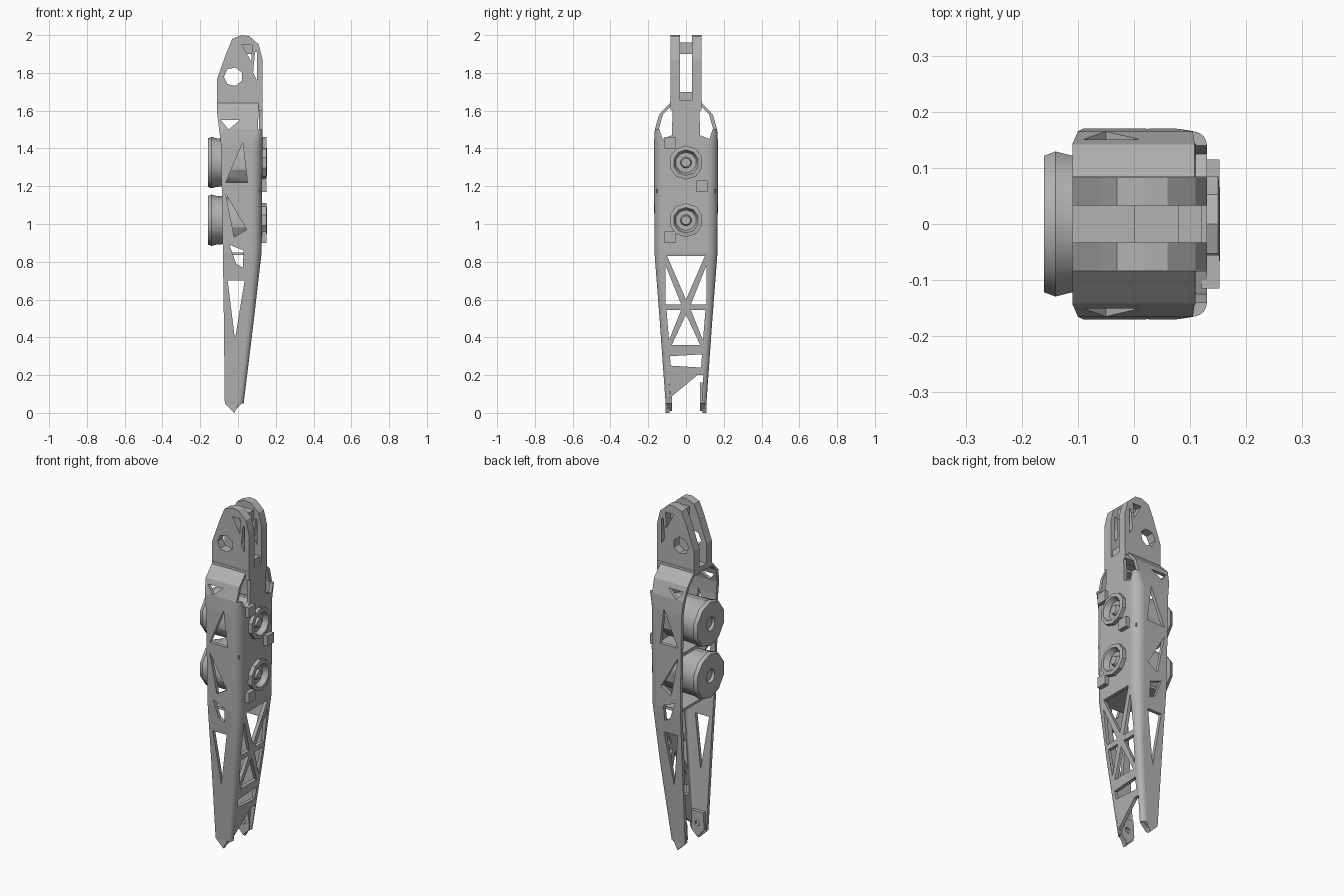
import bpy, bmesh, math
from mathutils import Vector

cube = bpy.data.objects.get("Cube")
if cube:
    bpy.data.objects.remove(cube)

grey = bpy.data.materials.new("plain grey")
grey.use_nodes = True
grey.diffuse_color = (0.45, 0.45, 0.45, 1)
grey.node_tree.nodes["Principled BSDF"].inputs["Base Color"].default_value = grey.diffuse_color

WALL = 0.02
# frame section by height: z, open edge x, web x, half depth y, corner radius
LEVELS = [(0.05, -0.07, 0.03, 0.108, 0.025), (0.5, -0.075, 0.085, 0.14, 0.03),
          (0.85, -0.08, 0.125, 0.167, 0.05), (1.42, -0.09, 0.13, 0.17, 0.055),
          (1.5, -0.1, 0.13, 0.165, 0.025), (1.58, -0.11, 0.13, 0.142, 0.022),
          (1.64, -0.11, 0.13, 0.085, 0.022)]
HEIGHTS = [l[0] for l in LEVELS]


def section(z):
    z = min(max(z, HEIGHTS[0]), HEIGHTS[-1])
    for a, b in zip(LEVELS, LEVELS[1:]):
        if z <= b[0]:
            k = (z - a[0]) / (b[0] - a[0])
            return [p + (q - p) * k for p, q in zip(a[1:], b[1:])]


def add_mesh(name, verts, faces, smooth=False):
    bm = bmesh.new()
    vs = [bm.verts.new(v) for v in verts]
    for f in faces:
        bm.faces.new([vs[i] for i in f])
    bmesh.ops.recalc_face_normals(bm, faces=bm.faces)
    mesh = bpy.data.meshes.new(name)
    bm.to_mesh(mesh)
    bm.free()
    mesh.materials.append(grey)
    ob = bpy.data.objects.new(name, mesh)
    bpy.context.collection.objects.link(ob)
    if smooth:
        bpy.ops.object.select_all(action='DESELECT')
        ob.select_set(True)
        bpy.context.view_layer.objects.active = ob
        bpy.ops.object.shade_smooth_by_angle(angle=math.radians(35))
    return ob


def plate(name, outline, holes, place):
    """Fill an outline with holes, crease it at the frame heights, give it thickness."""
    bm = bmesh.new()
    for loop in [outline] + holes:
        vs = [bm.verts.new((u, v, 0)) for u, v in loop]
        for a, b in zip(vs, vs[1:] + vs[:1]):
            bm.edges.new((a, b))
    bmesh.ops.triangle_fill(bm, use_beauty=True, edges=bm.edges[:], normal=(0, 0, 1))
    for z in HEIGHTS:
        bmesh.ops.bisect_plane(bm, geom=bm.verts[:] + bm.edges[:] + bm.faces[:],
                               plane_co=(0, z, 0), plane_no=(0, 1, 0), dist=1e-5)
    bm.verts.index_update()
    n = len(bm.verts)
    verts = [place(v.co.x, v.co.y, d) for d in (0, 1) for v in bm.verts]
    faces = []
    for f in bm.faces:
        ids = [v.index for v in f.verts]
        faces += [ids, [i + n for i in reversed(ids)]]
    for e in bm.edges:
        if len(e.link_faces) == 1:
            a, b = (v.index for v in e.verts)
            faces.append((a, b, b + n, a + n))
    bm.free()
    return add_mesh(name, verts, faces)


def box(name, lo, hi):
    verts = [(x, y, z) for x in (lo[0], hi[0]) for y in (lo[1], hi[1]) for z in (lo[2], hi[2])]
    return add_mesh(name, verts, [(0, 1, 3, 2), (4, 5, 7, 6), (0, 1, 5, 4),
                                  (2, 3, 7, 6), (0, 2, 6, 4), (1, 3, 7, 5)])


def lathe_x(name, profile, z, sides):
    """Turn an (x, radius) profile around a horizontal axis at height z."""
    verts, faces = [], []
    for x, r in profile:
        for i in range(sides):
            a = math.tau * (i + 0.5) / sides
            verts.append((x, r * math.cos(a), z + r * math.sin(a)))
    for j in range(len(profile) - 1):
        for i in range(sides):
            k = (i + 1) % sides
            faces.append((j * sides + i, j * sides + k, (j + 1) * sides + k, (j + 1) * sides + i))
    last = (len(profile) - 1) * sides
    faces += [list(range(sides)), list(range(last, last + sides))]
    return add_mesh(name, verts, faces, True)


def ring(cx, cz, r, sides=8):
    return [(cx + r * math.cos(math.tau * (i + 0.5) / sides),
             cz + r * math.sin(math.tau * (i + 0.5) / sides)) for i in range(sides)]


def mirrored(loop):
    return [(-u, v) for u, v in loop]


# side walls with truss openings, bent inward at the shoulder
side_outline = [(section(z)[1] - section(z)[3], z) for z in HEIGHTS]
side_outline += [(section(z)[0], z) for z in reversed(HEIGHTS)] + [(-0.02, 0)]
side_holes = [[(-0.09, 1.55), (0.01, 1.55), (-0.05, 1.5)],
              [(-0.065, 1.22), (0.05, 1.22), (0.025, 1.43)],
              [(-0.065, 1.16), (0.045, 0.97), (-0.02, 0.93)],
              [(-0.045, 0.89), (0.03, 0.86), (0.025, 0.77), (-0.01, 0.79)],
              [(-0.055, 0.7), (0.035, 0.7), (-0.016, 0.39)]]
ARC = 6
for word, s in (("front", -1), ("back", 1)):
    plate(word + "_side_wall", side_outline, side_holes,
          lambda x, z, d: (x, s * (section(z)[2] - d * WALL), z))
    # rounded corner post between side wall and web
    verts, faces = [], []
    posts = HEIGHTS[:5]
    for z in posts:
        xl, xw, yw, r = section(z)
        angles = [math.pi / 2 * i / ARC for i in range(ARC + 1)]
        for rad, seq in ((r, angles), (r - WALL, angles[::-1])):
            verts += [(xw - r + rad * math.cos(a), s * (yw - r + rad * math.sin(a)), z) for a in seq]
    m = 2 * ARC + 2
    for j in range(len(posts) - 1):
        for i in range(m):
            k = (i + 1) % m
            faces.append((j * m + i, j * m + k, j * m + m + k, j * m + m + i))
    faces += [list(range(m)), list(range(len(verts) - m, len(verts)))]
    add_mesh(word + "_corner_post", verts, faces, True)
    # thickened foot
    foot = [(-0.065, 0.06), (-0.02, 0.01), (0.02, 0.05), (0.015, 0.16), (-0.06, 0.16)]
    plate(word + "_foot", foot, [ring(-0.02, 0.09, 0.018, 6)],
          lambda x, z, d: (x, s * (0.1 - d * 0.025), z))
    # upper fork cheek
    cheek = [(-0.11, 1.62), (0.13, 1.6), (0.13, 1.87), (0.11, 1.95), (0.06, 1.995),
             (0.02, 2.0), (-0.03, 1.98), (-0.06, 1.91), (-0.11, 1.77)]
    cheek_holes = [ring(-0.025, 1.78, 0.05, 7),
                   [(0.02, 1.95), (0.075, 1.95), (0.07, 1.86)],
                   [(0.09, 1.91), (0.1, 1.91), (0.1, 1.76), (0.08, 1.8)]]
    plate(word + "_fork_cheek", cheek, cheek_holes,
          lambda x, z, d: (x, s * (0.083 - d * 0.05), z))

# web on the closed side: motor openings above, cross lattice below
def half(z):
    return section(z)[2] - section(z)[3]


edge = [(half(z), z) for z in (0.2, 0.5, 0.85, 1.42)]
edge += [(half(1.45), 1.45), (0.075, 1.47), (0.07, 1.63)]
web_outline = edge + mirrored(edge)[::-1] + [(-half(0.06), 0.08), (0.06, 0.2)]
wing = [[(0.108, 0.78), (0.108, 0.575), (0.026, 0.575)],
        [(0.103, 0.545), (0.09, 0.385), (0.026, 0.545)]]
web_holes = wing + [mirrored(w) for w in wing] + [
    [(-0.1, 0.83), (0.1, 0.83), (0, 0.6)],
    [(-0.075, 0.36), (0.075, 0.36), (0, 0.52)],
    [(-0.085, 0.3), (0.085, 0.31), (0.08, 0.24), (-0.08, 0.25)],
    ring(0, 1.33, 0.075), ring(0, 1.03, 0.075)]
plate("web", web_outline, web_holes,
      lambda y, z, d: (section(z)[1] - d * WALL, y, z))

# two motors pushed through the frame
motor = [(-0.145, 0.01), (-0.145, 0.035), (-0.16, 0.04), (-0.16, 0.128), (-0.14, 0.136),
         (-0.11, 0.128), (0.08, 0.122), (0.08, 0.09), (0.15, 0.09), (0.153, 0.068),
         (0.122, 0.055), (0.122, 0.03), (0.14, 0.024)]
for word, z in (("lower", 1.02), ("upper", 1.325)):
    lathe_x(word + "_motor", motor, z, 10)

# clips beside the motors
for word, y, z in (("upper", -0.085, 1.43), ("middle", 0.085, 1.2), ("lower", -0.085, 0.93)):
    box(word + "_clip", (0.12, y - 0.03, z - 0.03), (0.152, y + 0.03, z + 0.03))

# shelves and fork crossbars
box("lower_shelf", (-0.07, -0.15, 0.835), (0.11, 0.15, 0.85))
box("middle_rib", (-0.08, -0.155, 1.165), (0.115, 0.155, 1.185))
box("fork_base", (-0.11, -0.085, 1.625), (0.13, 0.085, 1.655))
box("fork_top_bar", (0.0, -0.04, 1.9), (0.08, 0.04, 1.96))
box("fork_lower_bar", (0.08, -0.04, 1.655), (0.12, 0.04, 1.7))
